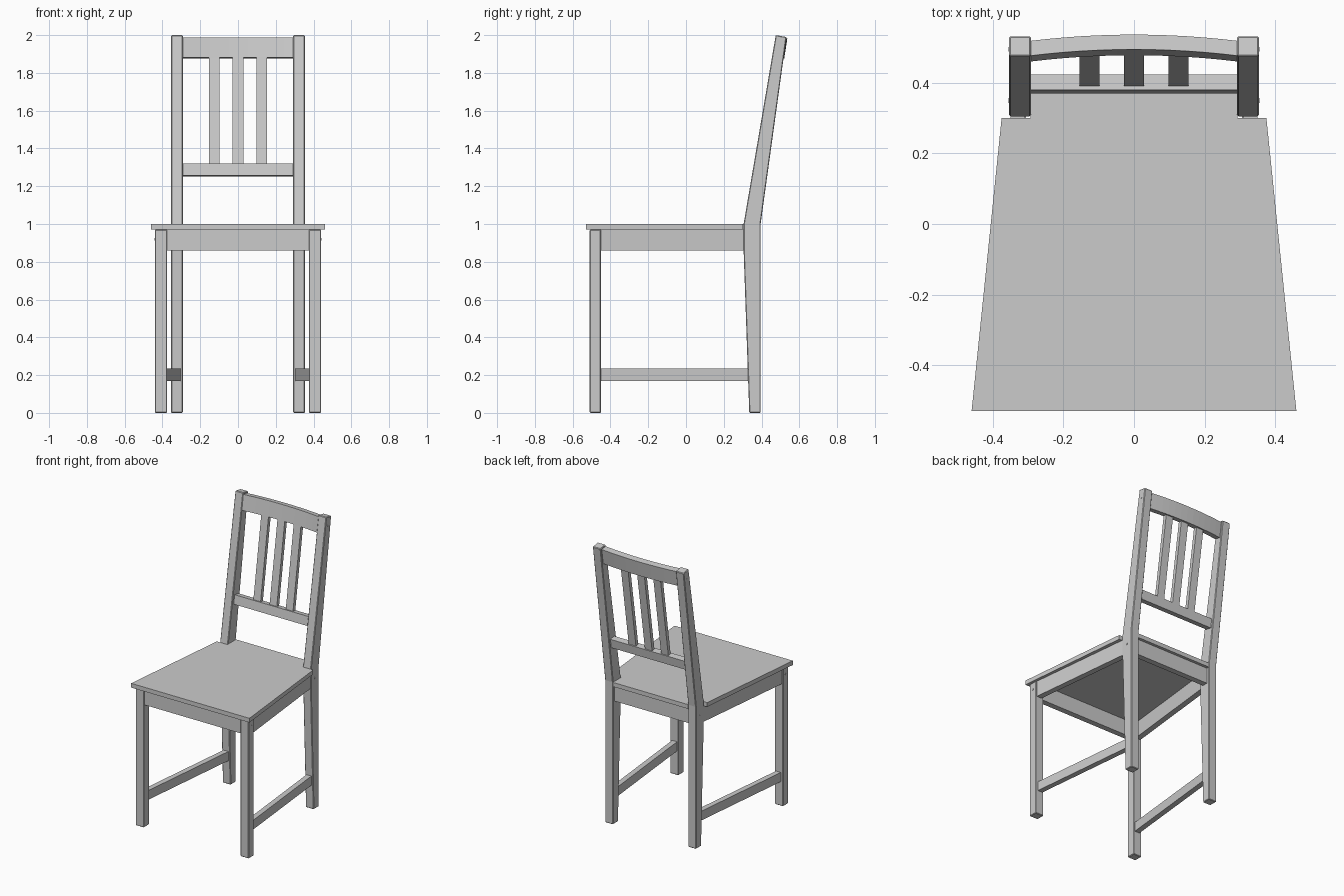
import bpy, bmesh, math
from mathutils import Matrix, Vector

cube = bpy.data.objects.get("Cube")
if cube:
    bpy.data.objects.remove(cube, do_unlink=True)

wood = bpy.data.materials.new("grey_wood")
wood.use_nodes = True
GREY = (0.6, 0.6, 0.6, 1)
wood.diffuse_color = GREY
wood.node_tree.nodes["Principled BSDF"].inputs["Base Color"].default_value = GREY

LEAN = 0.155                          # backward lean of the backrest
SEAT_Z, APRON_Z = 0.97, 0.86


def finish(name, bm, bevel=0):
    bmesh.ops.recalc_face_normals(bm, faces=bm.faces)
    mesh = bpy.data.meshes.new(name)
    bm.to_mesh(mesh)
    bm.free()
    mesh.materials.append(wood)
    obj = bpy.data.objects.new(name, mesh)
    bpy.context.collection.objects.link(obj)
    if bevel:
        mod = obj.modifiers.new("soft_edges", 'BEVEL')
        mod.width, mod.segments = bevel, 1
    return obj


def prism(name, outline, offset, bevel=0):
    """Extrude a closed outline of 3D points along an offset."""
    bm = bmesh.new()
    face = bm.faces.new([bm.verts.new(p) for p in outline])
    new = bmesh.ops.extrude_face_region(bm, geom=[face])["geom"]
    bmesh.ops.translate(bm, vec=Vector(offset),
                        verts=[v for v in new if isinstance(v, bmesh.types.BMVert)])
    return finish(name, bm, bevel)


def box(name, x0, x1, y0, y1, z0, z1, bevel=0):
    return prism(name, [(x0, y0, z0), (x1, y0, z0), (x1, y1, z0), (x0, y1, z0)],
                 (0, 0, z1 - z0), bevel)


def side_bar(name, side, front, back, thick, z0, z1):
    """Slanted bar running from a front leg to a rear leg; front/back are (x, y)."""
    (xf, yf), (xb, yb) = front, back
    plan = [(xf, yf), (xf + thick, yf), (xb + thick, yb), (xb, yb)]
    prism(name, [(side * x, y, z0) for x, y in plan], (0, 0, z1 - z0))


def back_rail(name, z0, z1, front, thick, bow, half=0.295, steps=12):
    """Leaning rail with a bowed plan; front is the lower front edge at the ends."""
    bm = bmesh.new()
    height = z1 - z0
    section = [(0, 0), (thick, -thick * LEAN),
               (thick + height * LEAN, height - thick * LEAN), (height * LEAN, height)]
    rings = []
    for i in range(steps + 1):
        t = 2 * i / steps - 1
        rings.append([bm.verts.new((t * half, front + bow * (1 - t * t) + y, z0 + z))
                      for y, z in section])
    for a, b in zip(rings, rings[1:]):
        for k in range(4):
            n = (k + 1) % 4
            bm.faces.new((a[k], a[n], b[n], b[k]))
    bm.faces.new(rings[0])
    bm.faces.new(rings[-1])
    finish(name, bm)


def peg(name, side, x, y, z):
    bm = bmesh.new()
    turn = Matrix.Translation((side * x, y, z)) @ Matrix.Rotation(math.pi / 2, 4, 'Y')
    bmesh.ops.create_cone(bm, cap_ends=True, segments=12, radius1=0.007,
                          radius2=0.007, depth=0.004, matrix=turn)
    finish(name, bm)


# Seat board, notched around the rear posts
half_plan = [(0.46, -0.53), (0.375, 0.30), (0.293, 0.30), (0.293, 0.395)]
plan = half_plan + [(-x, y) for x, y in reversed(half_plan)]
prism("seat", [(x, y, SEAT_Z) for x, y in plan], (0, 0, 0.03))

# Legs, side aprons and stretchers
post = [(0.335, 0), (0.305, APRON_Z), (0.305, 1.0), (0.475, 2.0),
        (0.532, 1.99), (0.395, 1.0), (0.395, 0)]
for side, label in ((1, "left"), (-1, "right")):
    prism(label + "_rear_post", [(side * 0.292, y, z) for y, z in post],
          (side * 0.062, 0, 0), 0.004)
    x0, x1 = sorted((side * 0.375, side * 0.44))
    box(label + "_front_leg", x0, x1, -0.51, -0.45, 0, SEAT_Z, 0.004)
    side_bar(label + "_apron", side, (0.392, -0.455), (0.308, 0.32), 0.04, APRON_Z, SEAT_Z)
    side_bar(label + "_stretcher", side, (0.385, -0.455), (0.302, 0.345), 0.038, 0.17, 0.235)
    peg(label + "_front_peg", side, 0.44, -0.48, 0.92)
    peg(label + "_rear_peg", side, 0.354, 0.35, 0.92)
    peg(label + "_top_peg", side, 0.354, 0.495, 1.935)

# Front and back aprons
box("front_apron", -0.38, 0.38, -0.502, -0.462, APRON_Z, SEAT_Z)
box("back_apron", -0.295, 0.295, 0.335, 0.375, APRON_Z, SEAT_Z)

# Backrest rails and slats
back_rail("lower_back_rail", 1.257, 1.32, 0.37, 0.043, 0, steps=1)
back_rail("top_back_rail", 1.882, 1.988, 0.46, 0.042, 0.018)
low, high = 1.30, 1.90
for i, name in enumerate(("right_slat", "middle_slat", "left_slat")):
    x = (i - 1) * 0.126 - 0.028
    y0 = 0.388
    y1 = y0 + (high - low) * LEAN
    prism(name, [(x, y0, low), (x, y0 + 0.026, low), (x, y1 + 0.026, high), (x, y1, high)],
          (0.056, 0, 0))
